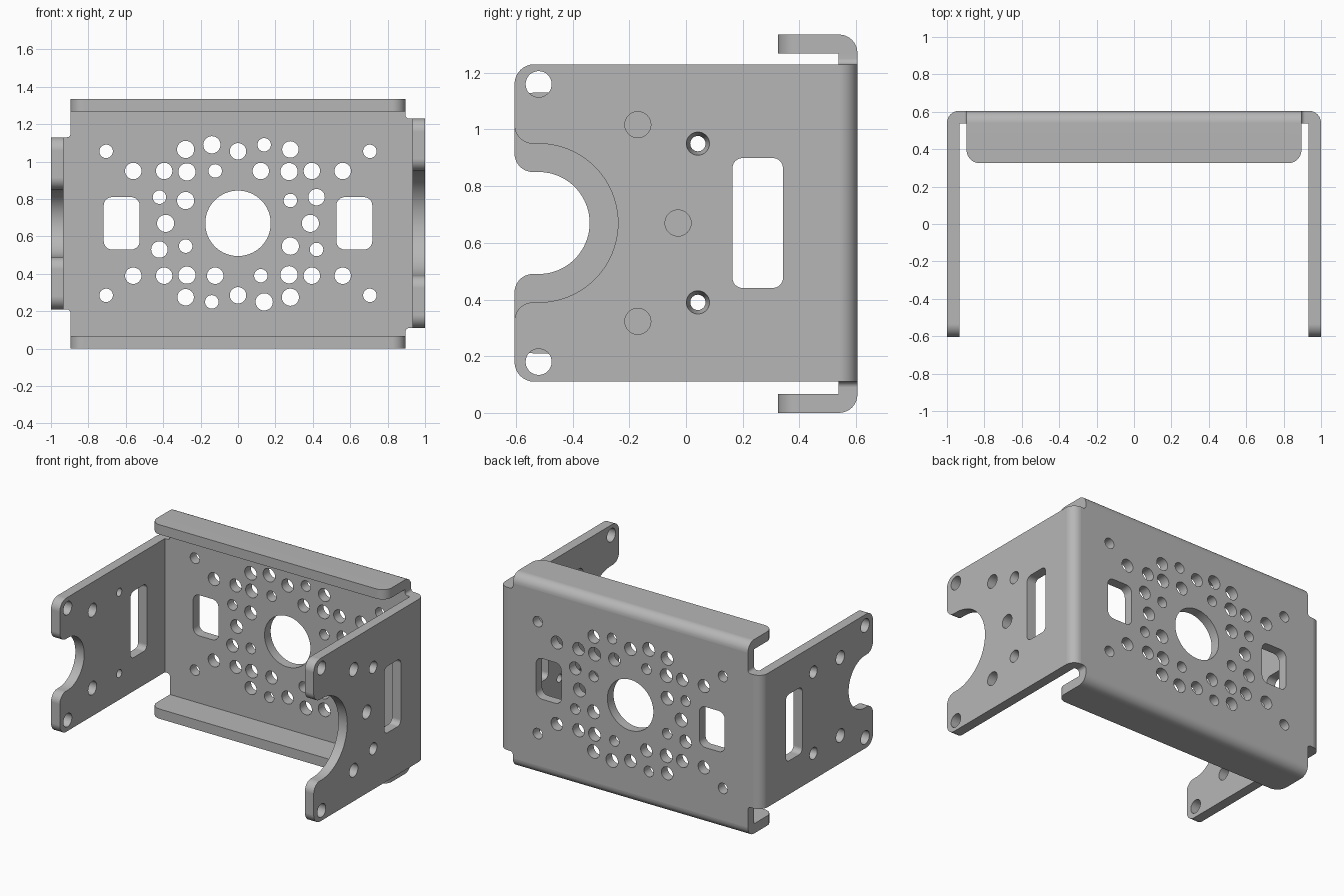
import bpy, bmesh, math
from mathutils import Matrix, Vector

if "Cube" in bpy.data.objects:
    bpy.data.objects.remove(bpy.data.objects["Cube"])

T = 0.067                  # sheet thickness
MID = 0.67                 # height of the centre line
TOP = 1.335
BACK = 0.605
HALF = 0.895               # half width of the flanges
BEND = 0.065


def rounded(points, steps=10):
    """Outline with filleted corners; each point is (a, b) or (a, b, radius)."""
    out = []
    for i, p in enumerate(points):
        c = Vector(p[:2])
        if len(p) < 3:
            out.append(c)
            continue
        u = (Vector(points[i - 1][:2]) - c).normalized()
        v = (Vector(points[(i + 1) % len(points)][:2]) - c).normalized()
        half = u.angle(v) / 2
        centre = c + (u + v).normalized() * (p[2] / math.sin(half))
        start = c + u * (p[2] / math.tan(half)) - centre
        end = c + v * (p[2] / math.tan(half)) - centre
        sweep = start.angle(end)
        for k in range(steps + 1):
            t = k / steps
            out.append(centre + (start * math.sin((1 - t) * sweep)
                                 + end * math.sin(t * sweep)) / math.sin(sweep))
    return [p for i, p in enumerate(out) if (p - out[i - 1]).length > 1e-5]


def prism(bm, outline, axis, lo, hi):
    def place(p, h):
        return {"X": (h, p[0], p[1]), "Y": (p[0], h, p[1]), "Z": (p[0], p[1], h)}[axis]
    rings = [[bm.verts.new(place(p, h)) for p in outline] for h in (lo, hi)]
    for ring in rings:
        bm.faces.new(ring)
    n = len(outline)
    for i in range(n):
        j = (i + 1) % n
        bm.faces.new((rings[0][i], rings[0][j], rings[1][j], rings[1][i]))


def round_bend(bm, axis, value):
    """Round the outer edge where the back plane meets the given plane."""
    def on(v):
        return abs(v.co.y - BACK) < 1e-4 and abs(v.co[axis] - value) < 1e-4
    edges = [e for e in bm.edges if all(on(v) for v in e.verts)]
    bmesh.ops.bevel(bm, geom=edges, offset=BEND, segments=8, profile=0.5, affect="EDGES")


def finish(bm, name):
    bmesh.ops.recalc_face_normals(bm, faces=bm.faces)
    mesh = bpy.data.meshes.new(name)
    bm.to_mesh(mesh)
    bm.free()
    obj = bpy.data.objects.new(name, mesh)
    bpy.context.collection.objects.link(obj)
    return obj


def combine(target, other, operation):
    mod = target.modifiers.new(operation.lower(), "BOOLEAN")
    mod.operation, mod.solver, mod.object = operation, "EXACT", other
    bpy.context.view_layer.objects.active = target
    bpy.ops.object.modifier_apply(modifier=mod.name)
    bpy.data.objects.remove(other)


def rect(a, b, w, h, r):
    return rounded([(a - w, b - h, r), (a + w, b - h, r), (a + w, b + h, r), (a - w, b + h, r)])


def drill(bm, axis, centre, r1, r2, depth):
    turn = Matrix.Rotation(math.pi / 2, 4, "X" if axis == "Y" else "Y")
    bmesh.ops.create_cone(bm, cap_ends=True, segments=32, radius1=r1, radius2=r2,
                          depth=depth, matrix=Matrix.Translation(centre) @ turn)


# Back panel, with tabs reaching out to the taller left and shorter right side
tall, short = 0.56, 0.46
edge = 1 - T + 0.001
lo, hi = T - 0.001, TOP - T + 0.001
bm = bmesh.new()
prism(bm, rounded([
    (-HALF, lo), (HALF, lo), (HALF, MID - tall, 0.02), (edge, MID - tall),
    (edge, MID + tall), (HALF, MID + tall, 0.02), (HALF, hi), (-HALF, hi),
    (-HALF, MID + short, 0.02), (-edge, MID + short), (-edge, MID - short),
    (-HALF, MID - short, 0.02)], 5), "Y", BACK - T, BACK)
bracket = finish(bm, "bracket")

# Top and bottom flanges
for z0, z1, outer in ((0, T, 0), (TOP - T, TOP, TOP)):
    bm = bmesh.new()
    prism(bm, rounded([(-HALF, BACK), (HALF, BACK), (HALF, 0.325, 0.07),
                       (-HALF, 0.325, 0.07)]), "Z", z0, z1)
    round_bend(bm, 2, outer)
    combine(bracket, finish(bm, "flange"), "UNION")

# Side arms, each with a round notch in the front edge
for side, height, notch in ((1, tall, 0.28), (-1, short, 0.18)):
    bm = bmesh.new()
    deep = notch - 0.52
    lower = [(BACK, MID - height), (-BACK, MID - height, 0.07),
             (-BACK, MID - notch, 0.065), (deep, MID - notch, notch)]
    upper = [(p[0], 2 * MID - p[1], *p[2:]) for p in reversed(lower)]
    prism(bm, rounded(lower + upper, 20), "X", side * (1 - T), side)
    round_bend(bm, 0, side)
    combine(bracket, finish(bm, "side_arm"), "UNION")

# Hole cutters for the back panel: the pattern repeats after half a turn
BIG, MEDIUM, SMALL = 0.046, 0.044, 0.036
pattern = [
    (0.705, 0.385, SMALL), (-0.705, 0.385, SMALL), (0.56, 0.28, MEDIUM),
    (-0.56, 0.28, MEDIUM), (0.395, 0.28, MEDIUM), (-0.395, 0.28, MEDIUM),
    (0.28, 0.395, MEDIUM), (-0.28, 0.395, BIG), (0.14, 0.42, SMALL),
    (-0.14, 0.42, BIG), (0, 0.385, MEDIUM), (0.273, 0.277, BIG),
    (-0.273, 0.275, BIG), (0.122, 0.28, MEDIUM), (-0.122, 0.28, SMALL),
    (0.42, 0.14, MEDIUM), (-0.42, 0.14, SMALL), (0.28, 0.122, SMALL),
    (-0.28, 0.122, BIG), (0.387, 0, BIG)]
bm = bmesh.new()
for x, z, r in pattern:
    for s in (1, -1):
        drill(bm, "Y", (s * x, BACK - T / 2, MID + s * z), r, r, 0.2)
bmesh.ops.create_cone(bm, cap_ends=True, segments=64, radius1=0.175, radius2=0.175, depth=0.2,
                      matrix=Matrix.Translation((0, BACK - T / 2, MID))
                      @ Matrix.Rotation(math.pi / 2, 4, "X"))
for s in (1, -1):
    prism(bm, rect(s * 0.622, MID, 0.096, 0.14, 0.045), "Y", 0.5, 0.7)

# Hole cutters for the arms: slot, tapered screw holes, mounting holes
arms = {1: [(-0.52, 0.49, 0.046), (-0.17, 0.347, 0.046)],
        -1: [(-0.52, 0.385, 0.046), (-0.25, 0.268, 0.046)]}
for s, holes in arms.items():
    x = s * (1 - T / 2)
    prism(bm, rect(0.253, MID, 0.089, 0.229, 0.035), "X", s * 0.9, s * 1.1)
    for m in (1, -1):
        inner, outer = 0.026, 0.042
        ends = (inner, outer) if s > 0 else (outer, inner)
        drill(bm, "X", (x, 0.042, MID + m * 0.28), *ends, T + 0.01)
        for y, z, r in holes:
            drill(bm, "X", (x, y, MID + m * z), r, r, 0.15)
drill(bm, "X", (1 - T / 2, -0.028, MID), 0.046, 0.046, 0.15)
combine(bracket, finish(bm, "holes"), "DIFFERENCE")

# Plain grey metal
grey = bpy.data.materials.new("grey_metal")
grey.use_nodes = True
colour = (0.47, 0.47, 0.47, 1)
grey.diffuse_color = colour
grey.node_tree.nodes["Principled BSDF"].inputs["Base Color"].default_value = colour
bracket.data.materials.clear()
bracket.data.materials.append(grey)
for face in bracket.data.polygons:
    face.material_index = 0

# Smooth bends, sharp sheet edges
bpy.ops.object.select_all(action="DESELECT")
bracket.select_set(True)
bpy.context.view_layer.objects.active = bracket
bpy.ops.object.shade_smooth_by_angle(angle=math.radians(30))
weighted = bracket.modifiers.new("weighted_normals", "WEIGHTED_NORMAL")
weighted.keep_sharp = True
